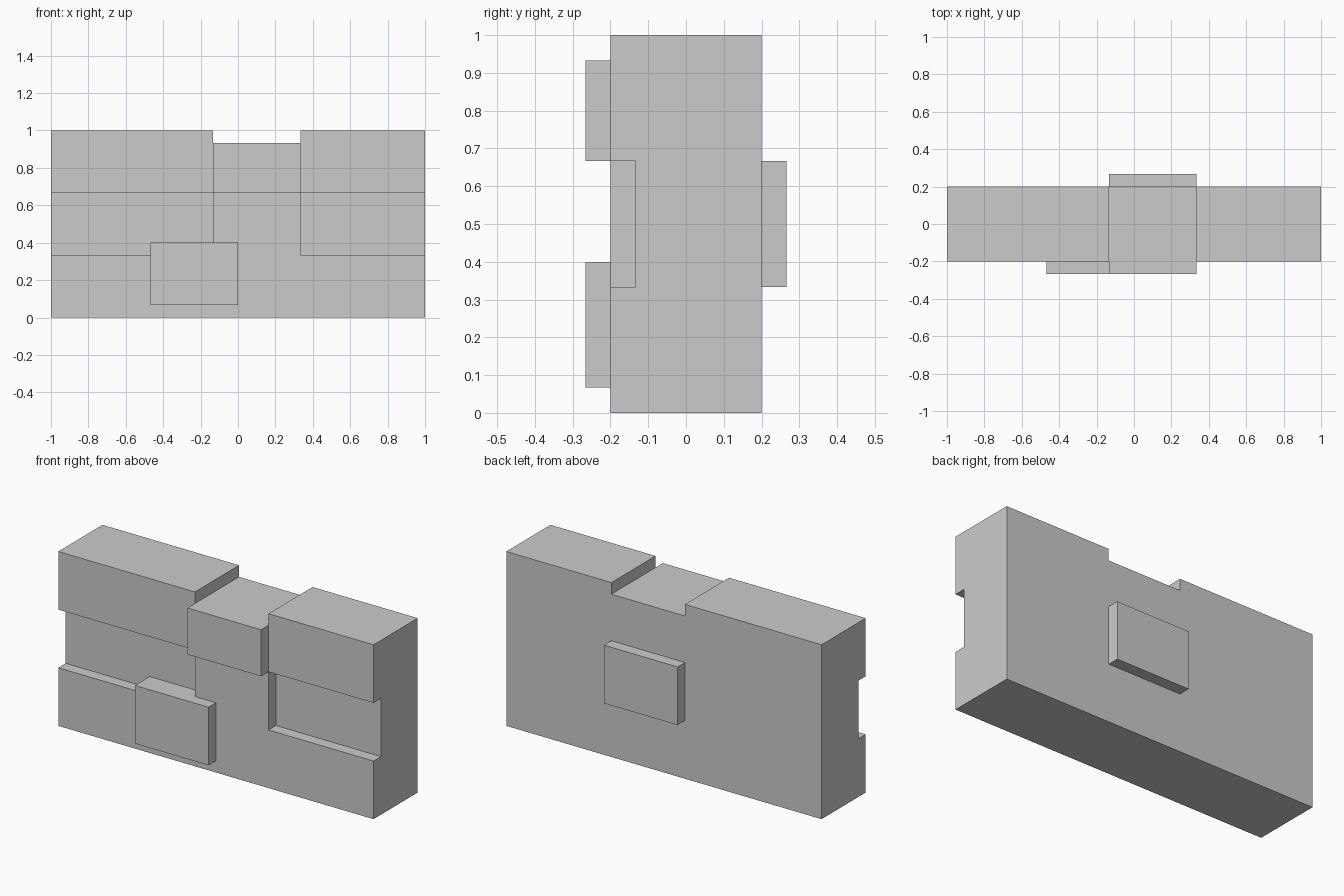
import bpy, bmesh
from mathutils import Matrix

if "Cube" in bpy.data.objects:
    bpy.data.objects.remove(bpy.data.objects["Cube"])

U = 1 / 15  # the model sits on a grid of 1/15 unit


def box(name, x, y, z):
    """Box from (low, high) ranges in grid units."""
    bm = bmesh.new()
    bmesh.ops.create_cube(bm, size=2)
    for v in bm.verts:
        v.co = [r[1] if c > 0 else r[0] for c, r in zip(v.co, (x, y, z))]
    mesh = bpy.data.meshes.new(name)
    bm.to_mesh(mesh)
    bm.free()
    obj = bpy.data.objects.new(name, mesh)
    bpy.context.collection.objects.link(obj)
    return obj


def combine(target, tool, operation):
    """Apply a boolean and remove the tool object."""
    mod = target.modifiers.new(tool.name, 'BOOLEAN')
    mod.operation = operation
    mod.solver = 'EXACT'
    mod.object = tool
    bpy.context.view_layer.objects.active = target
    bpy.ops.object.modifier_apply(modifier=mod.name)
    bpy.data.objects.remove(tool)


# Wall slab
wall = box("wall_block", (-15, 15), (-3, 3), (0, 15))

# Top notch and the two front grooves beside the middle column
for name, x, y, z in (
    ("top_notch", (-2, 5), (-6, 6), (14, 17)),
    ("left_groove", (-17, -2), (-6, -2), (5, 10)),
    ("right_groove", (5, 17), (-6, -2), (5, 10)),
):
    combine(wall, box(name, x, y, z), 'DIFFERENCE')

# Raised bricks: two on the front, one on the back
for name, x, y, z in (
    ("upper_front_brick", (-2, 5), (-4, -1), (10, 14)),
    ("lower_front_brick", (-7, 0), (-4, -1), (1, 6)),
    ("back_brick", (-2, 5), (1, 4), (5, 10)),
):
    combine(wall, box(name, x, y, z), 'UNION')

# Bring the grid to final size
wall.data.transform(Matrix.Scale(U, 4))
